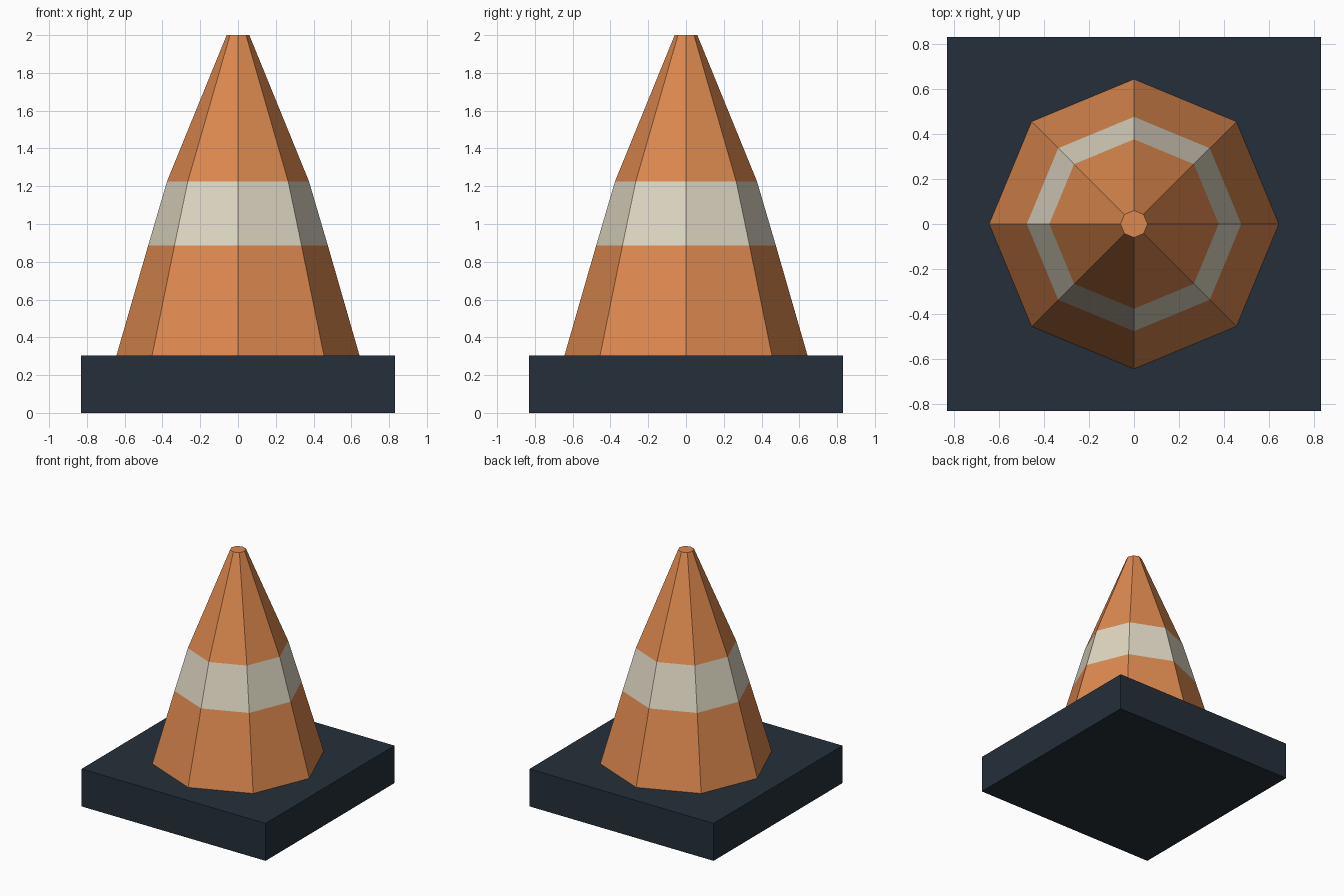
import bpy
import bmesh
from math import cos, sin, pi

cube = bpy.data.objects.get("Cube")
if cube:
    bpy.data.objects.remove(cube, do_unlink=True)


def make_material(name, rgb):
    mat = bpy.data.materials.new(name)
    mat.use_nodes = True
    colour = (*rgb, 1.0)
    mat.diffuse_color = colour
    mat.node_tree.nodes["Principled BSDF"].inputs["Base Color"].default_value = colour
    return mat


def make_object(name, bm, materials):
    bmesh.ops.recalc_face_normals(bm, faces=bm.faces)
    mesh = bpy.data.meshes.new(name)
    bm.to_mesh(mesh)
    bm.free()
    for mat in materials:
        mesh.materials.append(mat)
    obj = bpy.data.objects.new(name, mesh)
    bpy.context.scene.collection.objects.link(obj)
    return obj


orange = make_material("orange", (0.72, 0.25, 0.078))
cream = make_material("cream", (0.72, 0.67, 0.53))
slate = make_material("dark slate", (0.018, 0.029, 0.041))

BASE_WIDTH = 1.66
BASE_HEIGHT = 0.305
SIDES = 8

# Square base slab
bm = bmesh.new()
bmesh.ops.create_cube(bm, size=1.0)
for v in bm.verts:
    v.co.x *= BASE_WIDTH
    v.co.y *= BASE_WIDTH
    v.co.z = (v.co.z + 0.5) * BASE_HEIGHT
make_object("base", bm, [slate])

# Eight-sided cone, as rings of (radius, height) with a corner on each axis
profile = [(0.643, BASE_HEIGHT), (0.476, 0.885), (0.376, 1.225), (0.06, 2.0)]
bm = bmesh.new()
rings = []
for radius, height in profile:
    angles = [2 * pi * i / SIDES for i in range(SIDES)]
    rings.append([bm.verts.new((radius * cos(a), radius * sin(a), height)) for a in angles])

# Side bands: the middle one is the pale stripe
for band, (lower, upper) in enumerate(zip(rings, rings[1:])):
    for i in range(SIDES):
        j = (i + 1) % SIDES
        face = bm.faces.new((lower[i], lower[j], upper[j], upper[i]))
        face.material_index = 1 if band == 1 else 0

# Flat tip and underside
bm.faces.new(rings[-1])
bm.faces.new(rings[0])
make_object("cone", bm, [orange, cream])
